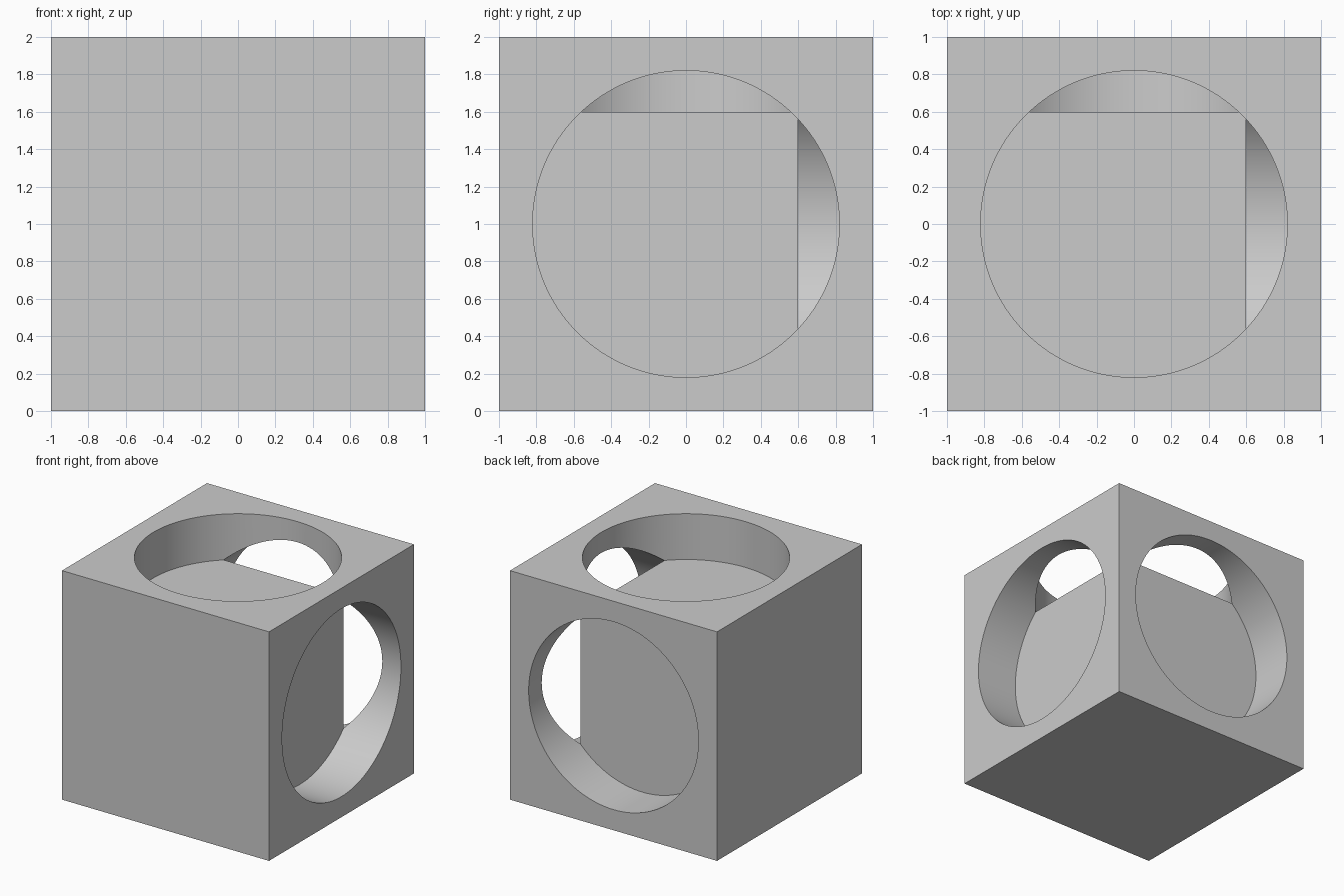
import bpy
import math
from mathutils import Vector

old = bpy.data.objects.get("Cube")
if old:
    bpy.data.objects.remove(old, do_unlink=True)

RADIUS = 0.82
DEPTH = 0.4
CENTRE = Vector((0, 0, 1))

grey = bpy.data.materials.new("plain_grey")
grey.use_nodes = True
colour = (0.6, 0.6, 0.6, 1)
grey.diffuse_color = colour
grey.node_tree.nodes["Principled BSDF"].inputs["Base Color"].default_value = colour

# Solid block
bpy.ops.mesh.primitive_cube_add(size=2, location=CENTRE)
block = bpy.context.object
block.name = "pocketed_block"
block.data.materials.append(grey)


def cut_pocket(name, direction):
    """Cut a round flat-bottomed pocket into the face that looks along direction."""
    axis = Vector(direction)
    length = DEPTH + 0.2
    bpy.ops.mesh.primitive_cylinder_add(
        vertices=128, radius=RADIUS, depth=length,
        location=CENTRE + axis * (1 - DEPTH + length / 2),
        rotation=axis.to_track_quat("Z", "Y").to_euler())
    cutter = bpy.context.object
    cutter.name = name
    cutter.data.materials.append(grey)
    cutter.hide_render = True
    bpy.ops.object.select_all(action="DESELECT")
    block.select_set(True)
    bpy.context.view_layer.objects.active = block
    mod = block.modifiers.new(name, "BOOLEAN")
    mod.operation = "DIFFERENCE"
    mod.solver = "EXACT"
    mod.object = cutter
    bpy.ops.object.modifier_apply(modifier=mod.name)
    bpy.data.objects.remove(cutter, do_unlink=True)


# Overlapping pockets in the left, back and top faces
cut_pocket("left_pocket", (1, 0, 0))
cut_pocket("back_pocket", (0, 1, 0))
cut_pocket("top_pocket", (0, 0, 1))

bpy.ops.object.shade_smooth_by_angle(angle=math.radians(30))
